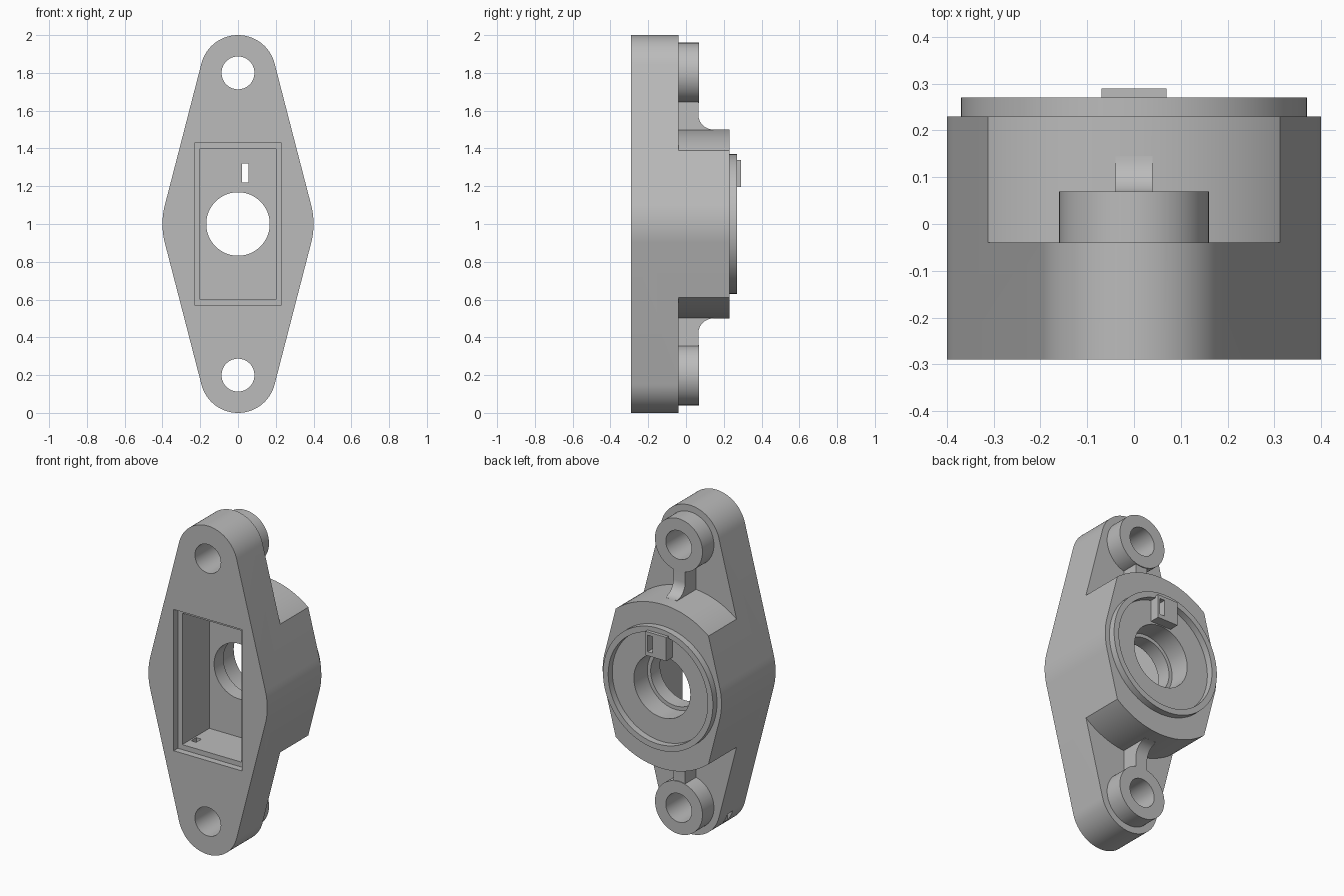
import bpy, bmesh, math
from mathutils import Vector

cube = bpy.data.objects.get("Cube")
if cube:
    bpy.data.objects.remove(cube, do_unlink=True)

grey = bpy.data.materials.new("plain_grey")
grey.use_nodes = True
tone = (0.5, 0.5, 0.5, 1)
grey.diffuse_color = tone
grey.node_tree.nodes["Principled BSDF"].inputs["Base Color"].default_value = tone


def prism(name, points, offset):
    """Extrude a closed loop of 3D points along an offset vector."""
    bm = bmesh.new()
    face = bm.faces.new([bm.verts.new(p) for p in points])
    ext = bmesh.ops.extrude_face_region(bm, geom=[face], use_keep_orig=True)
    verts = [g for g in ext["geom"] if isinstance(g, bmesh.types.BMVert)]
    bmesh.ops.translate(bm, verts=verts, vec=offset)
    return finish(name, bm)


def finish(name, bm):
    bmesh.ops.recalc_face_normals(bm, faces=bm.faces)
    mesh = bpy.data.meshes.new(name)
    bm.to_mesh(mesh)
    bm.free()
    mesh.materials.append(grey)
    obj = bpy.data.objects.new(name, mesh)
    bpy.context.collection.objects.link(obj)
    return obj


def arc(cx, cz, r, start, end, n):
    steps = [start + (end - start) * i / n for i in range(n + 1)]
    return [(cx + r * math.cos(a), cz + r * math.sin(a)) for a in steps]


def outline(name, xz, y0, y1):
    return prism(name, [(x, y0, z) for x, z in xz], Vector((0, y1 - y0, 0)))


def cylinder(name, z, r, y0, y1, n=64):
    return outline(name, arc(0, z, r, 0, math.tau, n)[:-1], y0, y1)


def box(name, x0, x1, y0, y1, z0, z1):
    return outline(name, [(x0, z0), (x1, z0), (x1, z1), (x0, z1)], y0, y1)


def tube(name, z, r_in, r_out, y0, y1, n=96):
    """Ring with a rectangular section, turned about the y axis."""
    bm = bmesh.new()
    section = [(r_in, y0), (r_out, y0), (r_out, y1), (r_in, y1)]
    rings = [[bm.verts.new((r * math.cos(a), y, z + r * math.sin(a))) for r, y in section]
             for a in (math.tau * i / n for i in range(n))]
    for i in range(n):
        a, b = rings[i], rings[(i + 1) % n]
        for j in range(4):
            k = (j + 1) % 4
            bm.faces.new((a[j], a[k], b[k], b[j]))
    return finish(name, bm)


def combine(target, tool, operation):
    tool.hide_render = True
    mod = target.modifiers.new("combine", "BOOLEAN")
    mod.operation = operation
    mod.solver = "EXACT"
    mod.object = tool
    bpy.context.view_layer.objects.active = target
    bpy.ops.object.modifier_apply(modifier=mod.name)
    bpy.data.objects.remove(tool, do_unlink=True)


# Diamond shaped housing with rounded ends
tilt = math.asin(0.25)
pi = math.pi
shape = (arc(0, 1, 0.4, -tilt, tilt, 10) + arc(0, 1.8, 0.2, tilt, pi - tilt, 40)
         + arc(0, 1, 0.4, pi - tilt, pi + tilt, 10)
         + arc(0, 0.2, 0.2, pi + tilt, math.tau - tilt, 40))
housing = outline("mount_housing", shape, -0.29, 0.23)

# Thin the two ends, leaving a round central body
combine(housing, tube("end_cutter", 1, 0.5, 1.4, -0.04, 0.5), "DIFFERENCE")

# Screw bosses and filleted ribs at both ends
for side in (1, -1):
    combine(housing, cylinder("boss", 1 + side * 0.8, 0.16, -0.1, 0.07), "UNION")
    profile = [(-0.1, 0.45), (0.145, 0.45)]
    profile += arc(0.145, 0.58, 0.08, -pi / 2, -pi, 12)
    profile += [(0.065, 0.69), (-0.1, 0.69)]
    loop = [(-0.04, y, 1 + side * z) for y, z in profile]
    combine(housing, prism("rib", loop, Vector((0.08, 0, 0))), "UNION")

# Raised rear lip and locating tab
combine(housing, tube("rear_lip", 1, 0.335, 0.37, 0.18, 0.27), "UNION")
combine(housing, box("locating_tab", -0.07, 0.07, 0.17, 0.29, 1.195, 1.34), "UNION")

# Screw holes, stepped bore, front pocket and cable slots
cutters = [cylinder("screw_hole", 1 + s * 0.8, 0.087, -0.5, 0.5) for s in (1, -1)]
cutters += [
    box("pocket_rim", -0.23, 0.23, -0.5, -0.25, 0.57, 1.43),
    box("pocket", -0.2, 0.2, -0.45, 0.01, 0.6, 1.4),
    cylinder("bore", 1, 0.168, -0.4, 0.5, 80),
    cylinder("rear_bore", 1, 0.19, 0.1, 0.45, 80),
    box("tab_slot", 0.022, 0.055, -0.1, 0.4, 1.22, 1.32),
    box("cable_slot", -0.19, -0.155, -0.18, -0.13, -0.1, 0.65),
]
for cutter in cutters:
    combine(housing, cutter, "DIFFERENCE")

# Smooth the round walls and keep the edges crisp
bpy.ops.object.select_all(action="DESELECT")
housing.select_set(True)
bpy.context.view_layer.objects.active = housing
bpy.ops.object.shade_smooth_by_angle(angle=math.radians(30))
